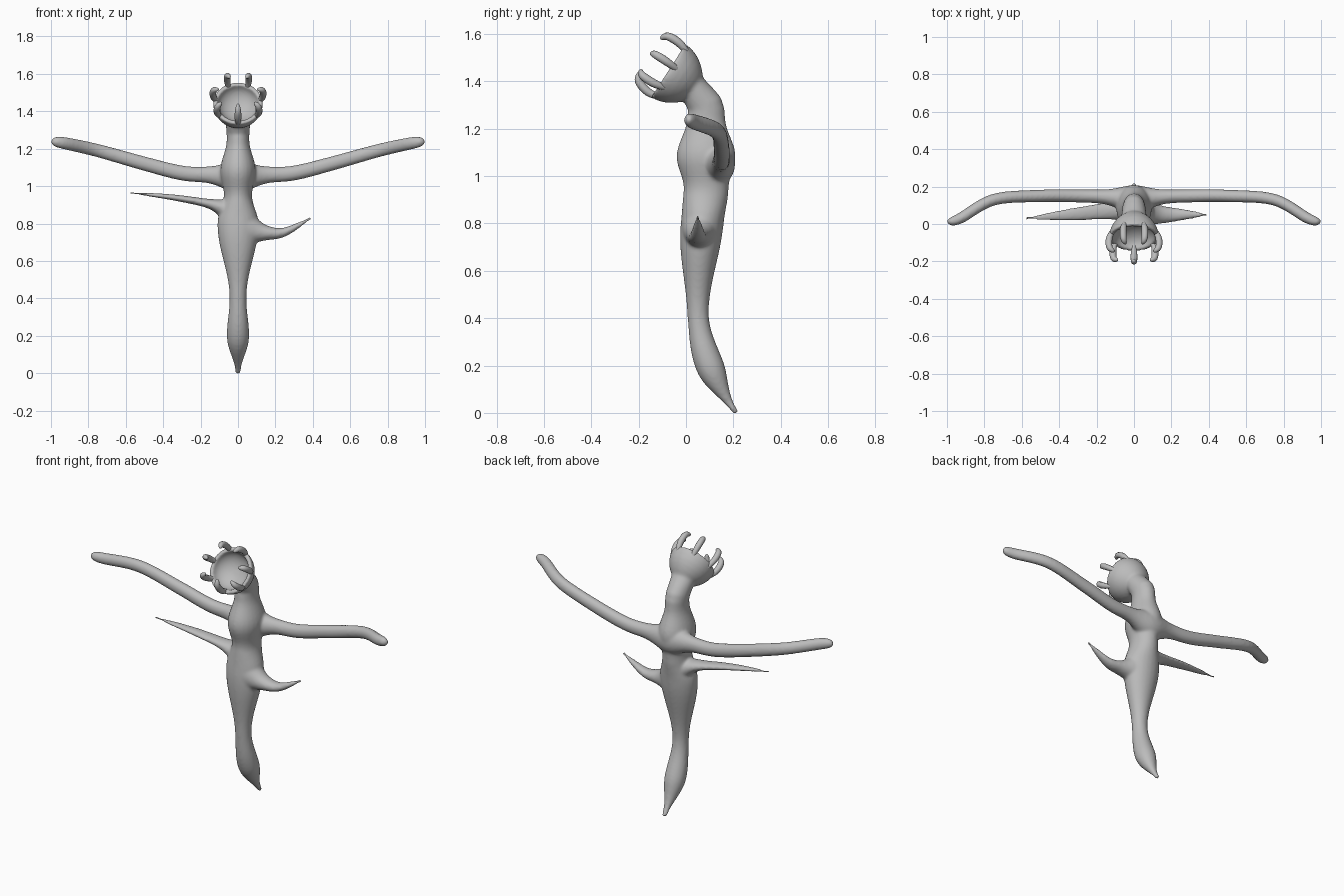
import bpy, bmesh
from math import sin, cos, pi, tau, exp, sqrt, radians
from mathutils import Vector

cube = bpy.data.objects.get("Cube")
if cube:
    bpy.data.objects.remove(cube)

colour = (0.5, 0.5, 0.5, 1)
grey = bpy.data.materials.new("pale grey skin")
grey.use_nodes = True
grey.diffuse_color = colour
grey.node_tree.nodes["Principled BSDF"].inputs["Base Color"].default_value = colour

SIDEWAYS = Vector((1, 0, 0))
BACKWARD = Vector((0, 1, 0))


def smooth_path(points, steps=8):
    """Catmull-Rom curve through a few points."""
    points = [Vector(p) for p in points]
    padded = [points[0], *points, points[-1]]
    curve = []
    for a, b, c, d in zip(padded, padded[1:], padded[2:], padded[3:]):
        for step in range(steps):
            t = step / steps
            bend = 2 * a - 5 * b + 4 * c - d
            twist = 3 * b - a - 3 * c + d
            curve.append((2 * b + (c - a) * t + bend * t ** 2 + twist * t ** 3) / 2)
    return curve + [points[-1]]


def eased(value, knots):
    """Width and depth eased between the thick and thin places."""
    for low, high in zip(knots, knots[1:]):
        if value <= high[0]:
            break
    t = min(1, max(0, (value - low[0]) / (high[0] - low[0])))
    blend = (1 - cos(pi * t)) / 2
    return [a + (b - a) * blend for a, b in zip(low[1:], high[1:])]


def skin(bm, rings):
    """Bridge closed rings of points and cap both ends."""
    loops = [[bm.verts.new(point) for point in ring] for ring in rings]
    for ring, following in zip(loops, loops[1:]):
        for i in range(len(ring)):
            bm.faces.new((ring[i - 1], ring[i], following[i], following[i - 1]))
    bm.faces.new(loops[0])
    bm.faces.new(loops[-1])


def loft(bm, path, side, size, sides=24):
    """Sweep an ellipse along a path; size gives its half widths."""
    rings = []
    last = len(path) - 1
    for i, point in enumerate(path):
        tangent = (path[min(i + 1, last)] - path[max(i - 1, 0)]).normalized()
        across = (side - tangent * side.dot(tangent)).normalized()
        normal = tangent.cross(across)
        wide, thick = [max(s, 0.002) for s in size(point, i / last)]
        angles = [tau * k / sides for k in range(sides)]
        rings.append([point + across * wide * cos(a) + normal * thick * sin(a) for a in angles])
    skin(bm, rings)


def finish(name, bm):
    bmesh.ops.recalc_face_normals(bm, faces=bm.faces)
    mesh = bpy.data.meshes.new(name)
    bm.to_mesh(mesh)
    bm.free()
    mesh.materials.append(grey)
    mesh.shade_smooth()
    result = bpy.data.objects.new(name, mesh)
    bpy.context.collection.objects.link(result)
    return result


def flare(point, amount):
    """Extra thickness where a limb meets the trunk."""
    return amount * exp(-(point.x / 0.1) ** 2)


# Trunk: height, half width and half depth at its thick and thin places
trunk_sizes = [(0, 0.015, 0.012), (0.2, 0.06, 0.06), (0.4, 0.045, 0.045), (0.8, 0.11, 0.09),
               (0.95, 0.075, 0.095), (1.08, 0.095, 0.125), (1.25, 0.06, 0.08), (1.4, 0.07, 0.06)]


def trunk_point(z):
    """Centre line: the tail sweeps back strongly, the chest gently."""
    if z < 0.45:
        return Vector((0, 0.05 + 0.8 * (z - 0.45) ** 2, z))
    return Vector((0, min(0.085, 0.05 + 0.15 * (z - 0.45) ** 2), z))


def trunk_size(point, t):
    return eased(point.z, trunk_sizes)


body = bmesh.new()
spine = [trunk_point(step / 40) for step in range(52)]
neck = smooth_path([(0, 0.08, 1.3), (0, 0.02, 1.385)], 3)
loft(body, spine + neck, SIDEWAYS, trunk_size)


# Arms: level at the shoulder, bent forward at the wrist, rounded at the tip
def arm_size(point, t):
    reach = abs(point.x)
    thick = (0.043 - 0.01 * reach + flare(point, 0.045)) * sqrt(max(0, 1 - reach ** 40))
    return 0.88 * thick, thick


for sign in (1, -1):
    arm = [(0, 0.13, 1.05), (0.15, 0.145, 1.06), (0.3, 0.15, 1.07), (0.5, 0.15, 1.12),
           (0.75, 0.13, 1.19), (0.93, 0.03, 1.23), (1, 0.01, 1.24)]
    loft(body, smooth_path([(sign * x, y, z) for x, y, z in arm]), BACKWARD, arm_size)


# Fins: a long flat one on the right, a short upturned one on the left
def add_fin(points, thickness, root):
    def fin_size(point, t):
        wide = max(0.01, 0.045 * (1 - t ** 3))
        return wide + flare(point, root) / 2, wide * thickness + flare(point, root)
    loft(body, smooth_path(points), BACKWARD, fin_size)


add_fin([(-0.05, 0.08, 0.87), (-0.15, 0.07, 0.905), (-0.35, 0.05, 0.94), (-0.58, 0.03, 0.965)], 0.5, 0.05)
add_fin([(0.04, 0.06, 0.77), (0.15, 0.05, 0.75), (0.25, 0.05, 0.755), (0.39, 0.05, 0.83)], 0.75, 0.08)

# Bell head facing forward and up
FORWARD = Vector((0, -0.84, 0.54)).normalized()
CROWN = FORWARD.cross(SIDEWAYS)
if CROWN.z < 0:
    CROWN.negate()
MOUTH = Vector((0, -0.075, 1.445))


def on_head(angle, radius, along):
    """Point on the head; angle zero is the chin."""
    return MOUTH + FORWARD * along + (SIDEWAYS * sin(angle) - CROWN * cos(angle)) * radius


def bowl(radius, depth, power):
    """Curve from near the axis to the rim; a higher power is more conical."""
    angles = [pi / 2 * step / 8 for step in range(1, 9)]
    return [(radius * sin(a) ** power, -depth * cos(a)) for a in angles]


bell = bowl(0.134, 0.16, 1.3) + bowl(0.11, 0.08, 1)[::-1]
skin(body, [[on_head(tau * k / 40, *ring) for k in range(40)] for ring in bell])

# Fuse trunk, limbs and head into one soft skin
body_object = finish("body", body)
remesh = body_object.modifiers.new("fuse parts", 'REMESH')
remesh.mode = 'VOXEL'
remesh.voxel_size = 0.0075
remesh.use_smooth_shade = True
soften = body_object.modifiers.new("soften joins", 'SMOOTH')
soften.factor = 0.5
soften.iterations = 10


# Hooked claws around the mouth, the chin claw curling inward
def claw_size(point, t):
    wide = 0.018 * sqrt(sin(pi * (0.05 + 0.95 * t)))
    return wide, wide


side_claw = [(0.11, -0.045), (0.135, 0.02), (0.133, 0.08), (0.105, 0.1)]
chin_claw = [(0.11, -0.04), (0.122, 0.02), (0.105, 0.08), (0.07, 0.1)]
for degrees in (0, 55, -55, 102, -102, 155, -155):
    angle = radians(degrees)
    points = [on_head(angle, *ring) for ring in (side_claw if degrees else chin_claw)]
    bm = bmesh.new()
    loft(bm, smooth_path(points, 5), SIDEWAYS * cos(angle) + CROWN * sin(angle), claw_size, 12)
    finish("mouth_claw", bm)
